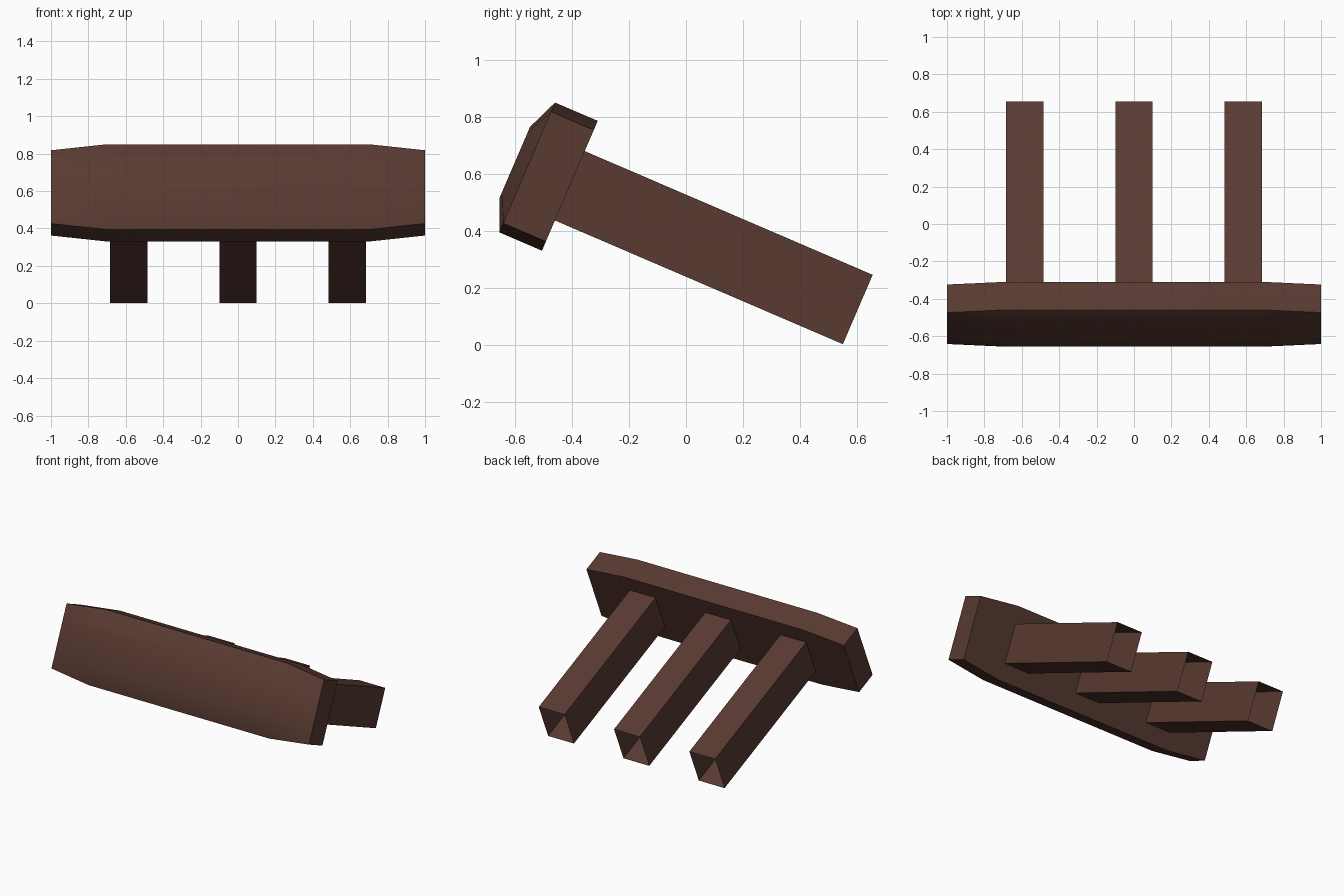
import bpy, bmesh, math
from mathutils import Matrix, Vector

if "Cube" in bpy.data.objects:
    bpy.data.objects.remove(bpy.data.objects["Cube"])

TILT = Matrix.Translation((0, -0.5575, 0.6225)) @ Matrix.Rotation(math.radians(-23.25), 4, 'X')

brown = bpy.data.materials.new("dark_brown")
brown.diffuse_color = (0.0976, 0.0423, 0.0307, 1)
brown.use_nodes = True
brown.node_tree.nodes["Principled BSDF"].inputs["Base Color"].default_value = brown.diffuse_color


def finish(name, bm):
    bm.transform(TILT)
    mesh = bpy.data.meshes.new(name)
    bm.to_mesh(mesh)
    bm.free()
    mesh.materials.append(brown)
    obj = bpy.data.objects.new(name, mesh)
    bpy.context.collection.objects.link(obj)
    return obj


# Head plate: octagonal slab with a softly raised front
DEPTH = 0.163
outline = [(-1, -0.213), (-0.7, -0.248), (0.7, -0.248), (1, -0.213),
           (1, 0.213), (0.7, 0.248), (-0.7, 0.248), (-1, 0.213)]
bm = bmesh.new()
front = bm.faces.new([bm.verts.new((x, 0, z)) for x, z in outline])
back = [bm.verts.new((x, DEPTH, z)) for x, z in outline]
rim = list(front.verts)
bm.faces.new(back[::-1])
for i in range(8):
    j = (i + 1) % 8
    bm.faces.new((rim[j], rim[i], back[i], back[j]))
bmesh.ops.recalc_face_normals(bm, faces=bm.faces)
bmesh.ops.inset_region(bm, faces=[front], thickness=0.113, depth=0.047, use_even_offset=True)
plate = finish("head_plate", bm)
bpy.context.view_layer.objects.active = plate
plate.select_set(True)
bpy.ops.object.shade_smooth_by_angle(angle=math.radians(30))

# Three prongs: box tubes, open at the far end
START, END = 0.16, 1.263
for name, x in (("left_prong", -0.585), ("middle_prong", 0), ("right_prong", 0.585)):
    bm = bmesh.new()
    size = Matrix.Diagonal((0.2, END - START, 0.265, 1))
    bmesh.ops.create_cube(bm, size=1,
                          matrix=Matrix.Translation((x, (START + END) / 2, 0)) @ size)
    ends = [f for f in bm.faces if abs(f.normal.y) > 0.9]
    bmesh.ops.delete(bm, geom=ends, context='FACES_ONLY')
    finish(name, bm)
